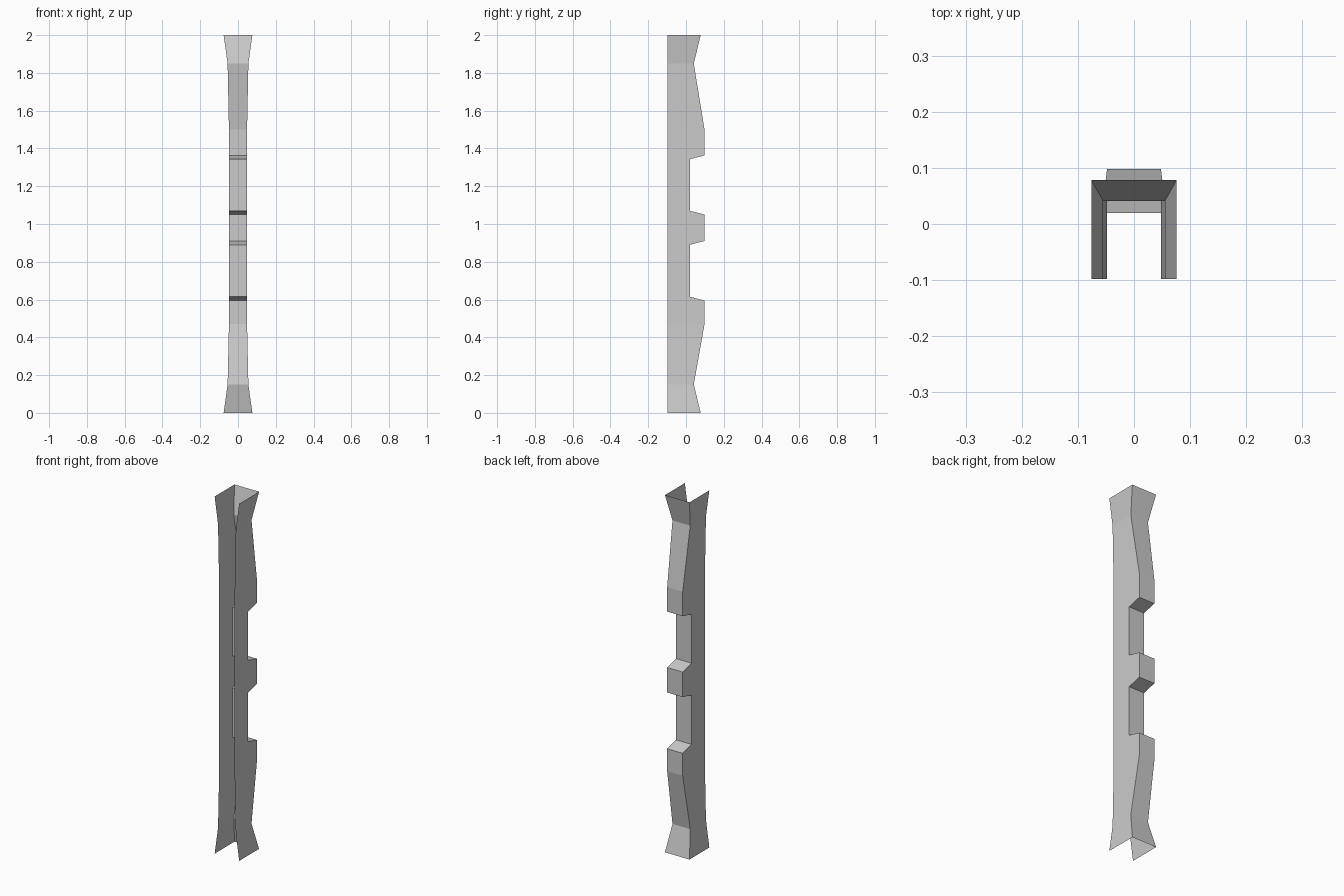
import bpy, bmesh

if "Cube" in bpy.data.objects:
    bpy.data.objects.remove(bpy.data.objects["Cube"])

# Side profile of the channel: (height, half width, back wall y)
profile = [
    (0.00, 0.076, 0.078), (0.15, 0.055, 0.041), (0.47, 0.048, 0.098),
    (0.595, 0.048, 0.098), (0.615, 0.048, 0.02),    # lower notch
    (0.89, 0.048, 0.02), (0.91, 0.048, 0.098),
    (1.05, 0.048, 0.098), (1.07, 0.048, 0.02),      # upper notch
    (1.343, 0.048, 0.02), (1.363, 0.048, 0.098),
    (1.50, 0.048, 0.098), (1.85, 0.055, 0.041), (2.00, 0.076, 0.078),
]
FRONT = -0.098

# Open U-shaped sheet: left wall, back wall and right wall at each level
bm = bmesh.new()
rows = []
for z, w, y in profile:
    section = [(w, FRONT), (w, y), (-w, y), (-w, FRONT)]
    rows.append([bm.verts.new((px, py, z)) for px, py in section])

for low, high in zip(rows, rows[1:]):
    for i in range(3):
        bm.faces.new((low[i], low[i + 1], high[i + 1], high[i]))

mesh = bpy.data.meshes.new("notched_channel_post")
bm.to_mesh(mesh)
bm.free()
post = bpy.data.objects.new("notched_channel_post", mesh)
bpy.context.collection.objects.link(post)
